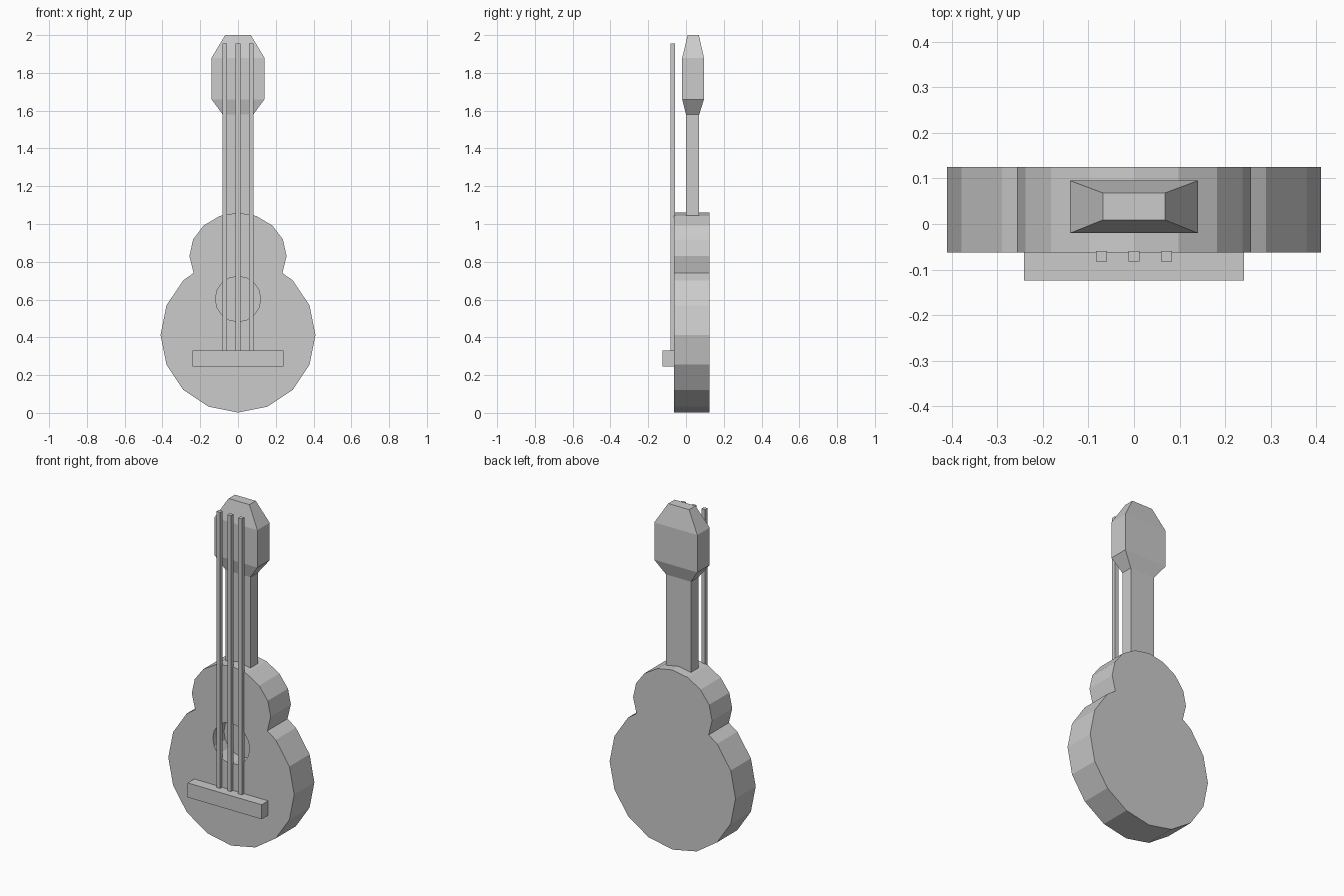
import bpy, bmesh
from math import sin, cos, pi

if "Cube" in bpy.data.objects:
    bpy.data.objects.remove(bpy.data.objects["Cube"])


def make_object(name, bm):
    bmesh.ops.recalc_face_normals(bm, faces=bm.faces)
    mesh = bpy.data.meshes.new(name)
    bm.to_mesh(mesh)
    bm.free()
    obj = bpy.data.objects.new(name, mesh)
    bpy.context.collection.objects.link(obj)
    return obj


def loft(name, rings):
    """Join matching rings of points and cap both ends."""
    bm = bmesh.new()
    loops = [[bm.verts.new(p) for p in ring] for ring in rings]
    for a, b in zip(loops, loops[1:]):
        for i in range(len(a)):
            j = (i + 1) % len(a)
            bm.faces.new((a[i], a[j], b[j], b[i]))
    bm.faces.new(loops[0])
    bm.faces.new(loops[-1])
    return make_object(name, bm)


def extrude_outline(name, outline, y0, y1):
    return loft(name, [[(x, y, z) for x, z in outline] for y in (y0, y1)])


def rect(hx, y0, y1, z, x=0):
    return [(x - hx, y0, z), (x + hx, y0, z), (x + hx, y1, z), (x - hx, y1, z)]


# Body: half outline from bottom to top, mirrored
lower = [(0.41 * sin(i * pi / 8), 0.412 - 0.41 * cos(i * pi / 8)) for i in range(7)]
upper = [(0.235, 0.74), (0.257, 0.83), (0.238, 0.918), (0.182, 0.992), (0.098, 1.042), (0, 1.06)]
half = lower + upper
outline = half + [(-x, z) for x, z in reversed(half[1:-1])]
body = extrude_outline("body", outline, -0.063, 0.125)

# Sound hole: blind recess in the front
circle = [(0.12 * cos(i * pi / 8), 0.603 + 0.12 * sin(i * pi / 8)) for i in range(16)]
cutter = extrude_outline("sound_hole_cutter", circle, -0.2, 0.04)
cutter.hide_render = True
mod = body.modifiers.new("sound_hole", 'BOOLEAN')
mod.operation = 'DIFFERENCE'
mod.solver = 'EXACT'
mod.object = cutter
bpy.context.view_layer.objects.active = body
bpy.ops.object.modifier_apply(modifier=mod.name)
bpy.data.objects.remove(cutter)

# Neck flaring into the head
loft("neck_and_head", [
    rect(0.081, 0.0, 0.07, 1.045),
    rect(0.081, 0.0, 0.07, 1.58),
    rect(0.14, -0.02, 0.095, 1.66),
    rect(0.14, -0.02, 0.095, 1.88),
    rect(0.068, 0.009, 0.068, 2.0),
])

# Bridge
loft("bridge", [rect(0.241, -0.124, -0.063, z) for z in (0.245, 0.33)])

# Strings
for i in (-1, 0, 1):
    loft(f"string_{i + 2}", [rect(0.012, -0.082, -0.059, z, 0.071 * i) for z in (0.32, 1.955)])
